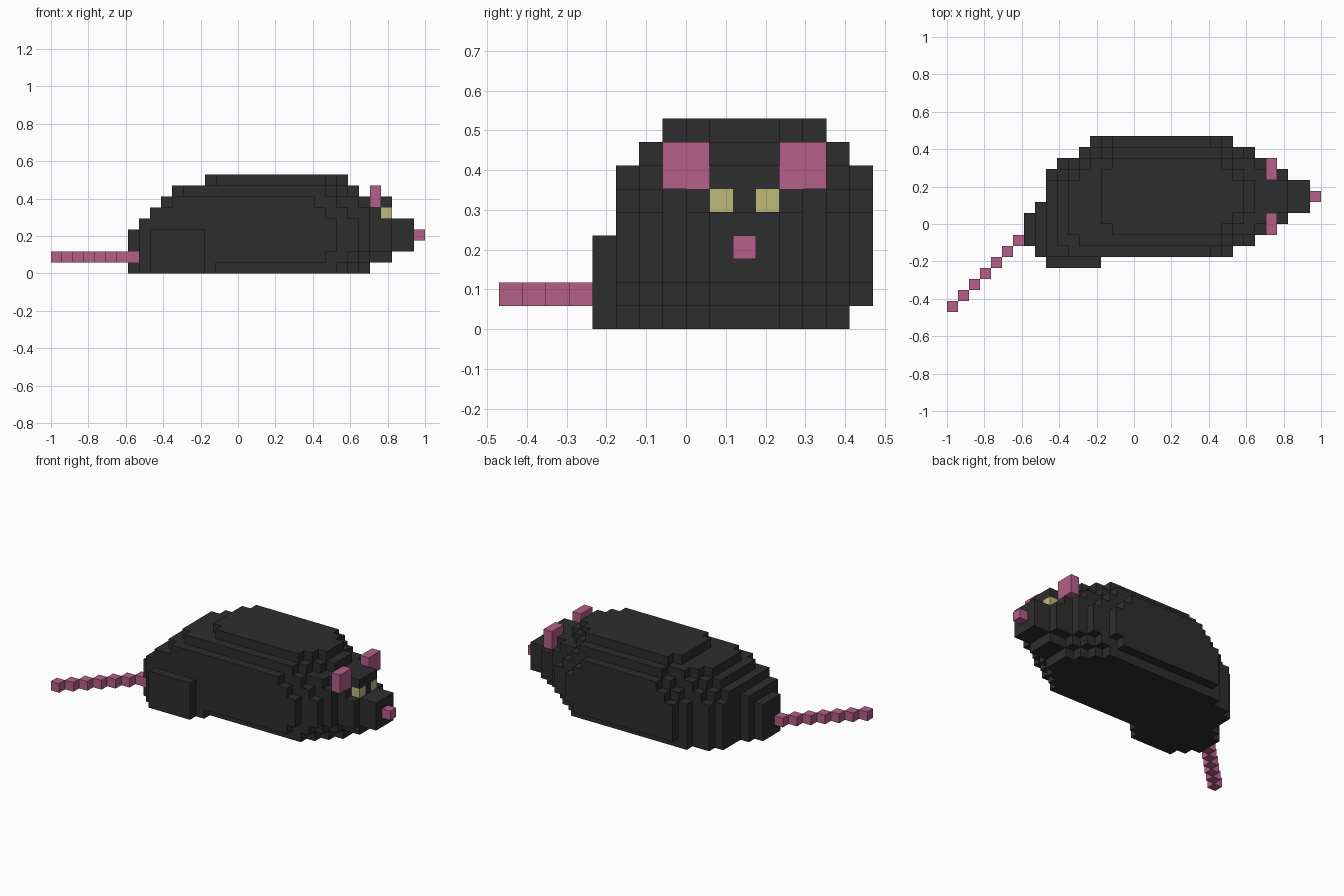
import bpy
import bmesh
from mathutils import Vector

cube = bpy.data.objects.get("Cube")
if cube:
    bpy.data.objects.remove(cube, do_unlink=True)

U = 2 / 34                                # block size
ORIGIN = Vector((-17 * U, -8 * U, 0))     # corner of the block grid


def material(name, rgb):
    mat = bpy.data.materials.new(name)
    mat.use_nodes = True
    mat.diffuse_color = (*rgb, 1)
    mat.node_tree.nodes["Principled BSDF"].inputs["Base Color"].default_value = (*rgb, 1)
    return mat


FUR = material("charcoal_fur", (0.027, 0.027, 0.027))
PINK = material("pink_skin", (0.46, 0.115, 0.25))
YELLOW = material("pale_yellow", (0.51, 0.49, 0.19))


def block(i0, i1, j0, j1, k0, k1):
    """Set of grid cells filling a box (upper limits excluded)."""
    return {(i, j, k) for i in range(i0, i1) for j in range(j0, j1) for k in range(k0, k1)}


def build(name, cells, mat):
    """Make one mesh from the exposed faces of a set of grid cells."""
    bm = bmesh.new()
    verts = {}
    for cell in cells:
        for axis in range(3):
            for side in (0, 1):
                near = list(cell)
                near[axis] += 2 * side - 1
                if tuple(near) in cells:
                    continue
                corners = []
                for a, b in ((0, 0), (1, 0), (1, 1), (0, 1)):
                    c = list(cell)
                    c[axis] += side
                    c[(axis + 1) % 3] += a
                    c[(axis + 2) % 3] += b
                    corners.append(tuple(c))
                if not side:
                    corners.reverse()
                for c in corners:
                    if c not in verts:
                        verts[c] = bm.verts.new(ORIGIN + Vector(c) * U)
                bm.faces.new([verts[c] for c in corners])
    mesh = bpy.data.meshes.new(name)
    bm.to_mesh(mesh)
    bm.free()
    mesh.materials.append(mat)
    obj = bpy.data.objects.new(name, mesh)
    bpy.context.collection.objects.link(obj)
    return obj


# Body: each layer is a stack of rows, tapering to the snout (+x) and rump (-x)
MID = 10                                  # middle row of the body
SIDE_INSET = [1, 0, 0, 0, 0, 0, 0, 1, 2]  # rows trimmed off each side, per layer
REAR_LIMIT = [7, 7, 7, 7, 8, 9, 10, 11, 14]
REAR_BY_ROW = [8, 7, 7, 7, 8, 9, 9, 9, 10, 12, 13]
FRONT_END = [                             # per layer, from the outer row to the middle
    [0, 26, 27, 28, 29, 29],
    [25, 27, 28, 29, 31, 31],
    [26, 28, 29, 31, 33, 33],
    [26, 28, 29, 31, 33, 33],
    [26, 28, 29, 31, 33, 33],
    [25, 27, 29, 30, 30, 31],
    [24, 26, 28, 29, 31, 31],
    [0, 25, 26, 27, 28, 28],
    [0, 0, 25, 26, 27, 27],
]
tail_cells = {(n, min(n, 6), 1) for n in range(8)}
body = set()
for k, ends in enumerate(FRONT_END):
    inset = SIDE_INSET[k]
    for row in range(inset, 11 - inset):
        depth = min(row, 10 - row)
        rear = REAR_BY_ROW[row]
        if row >= 7:
            rear += max(0, k - 4)
        rear = max(rear, REAR_LIMIT[k])
        if k >= 6 and depth == inset and row < 9:
            rear += 1
        body |= block(rear, ends[depth], row + 5, row + 6, k, k + 1)
body |= block(8, 15, 5, 6, 0, 1)          # foot under the haunch
build("body", body - tail_cells, FUR)

# Haunch on the right flank
build("haunch", block(9, 14, 4, 5, 0, 4), FUR)

# Tail, stepping diagonally away from the rump
build("tail", tail_cells, PINK)

# Nose, ears and eyes
build("nose", block(33, 34, MID, MID + 1, 3, 4), PINK)
for side, ear_row, eye_row in (("right", 7, 9), ("left", 12, 11)):
    build(side + "_ear", block(29, 30, ear_row, ear_row + 2, 6, 8), PINK)
    build(side + "_eye", block(30, 31, eye_row, eye_row + 1, 5, 6), YELLOW)
